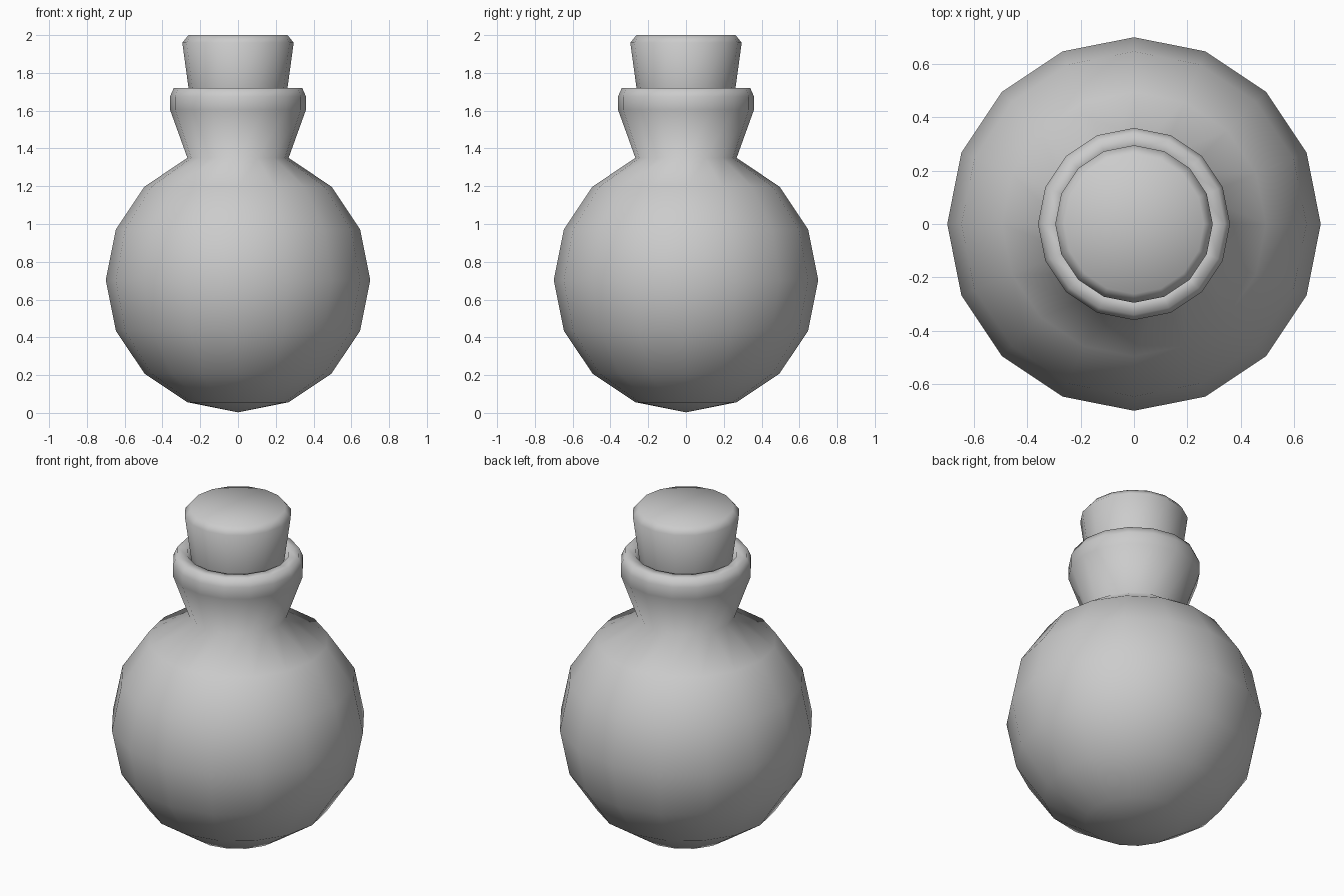
import bpy, bmesh
from math import sin, cos, pi

if "Cube" in bpy.data.objects:
    bpy.data.objects.remove(bpy.data.objects["Cube"])

SIDES = 16

def lathe(name, profile):
    """Revolve (radius, z) points about z; radius 0 makes a pole."""
    bm = bmesh.new()
    rings = []
    for r, z in profile:
        if r == 0:
            rings.append([bm.verts.new((0, 0, z))])
        else:
            rings.append([bm.verts.new((r * cos(2 * pi * i / SIDES),
                                        r * sin(2 * pi * i / SIDES), z))
                          for i in range(SIDES)])
    for a, b in zip(rings, rings[1:]):
        for i in range(SIDES):
            j = (i + 1) % SIDES
            if len(a) == 1:
                bm.faces.new((a[0], b[j], b[i]))
            elif len(b) == 1:
                bm.faces.new((a[i], a[j], b[0]))
            else:
                bm.faces.new((a[i], a[j], b[j], b[i]))
    # Cap open top ends only where the profile asks for a pole
    for f in bm.faces:
        f.smooth = True
    me = bpy.data.meshes.new(name)
    bm.to_mesh(me)
    bm.free()
    ob = bpy.data.objects.new(name, me)
    bpy.context.collection.objects.link(ob)
    return ob

# Bottle: round body (sphere arc), flared neck, rolled lip and inner throat
R, C = 0.70, 0.703
body = [(0, C - R)] + [(R * sin(k * pi / 8), C - R * cos(k * pi / 8)) for k in range(1, 8)]
neck = [(0.36, 1.605), (0.36, 1.675), (0.34, 1.72), (0.28, 1.72), (0.255, 1.66), (0.235, 1.55)]
lathe("bottle", body + neck)

# Cork: tapered plug with a chamfered top edge
lathe("cork", [(0, 1.55), (0.235, 1.55), (0.262, 1.72), (0.295, 1.96), (0.262, 2.0), (0, 2.0)])
